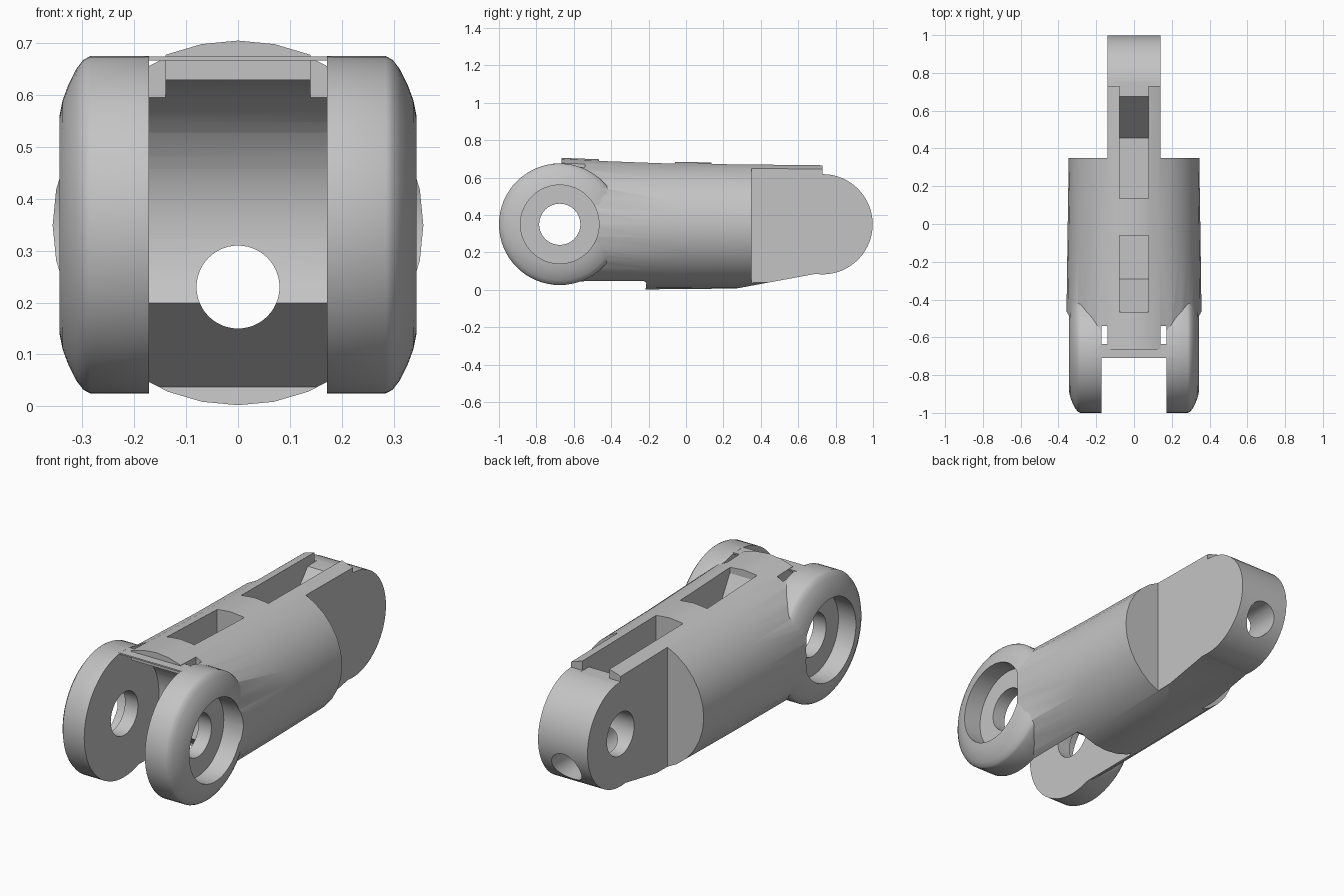
import bpy, bmesh, math
from mathutils import Matrix

cube = bpy.data.objects.get("Cube")
if cube:
    bpy.data.objects.remove(cube, do_unlink=True)

PIN_Z = 0.35
FRONT_Y, REAR_Y = -0.675, 0.73
SLOT_X, TONGUE_X = 0.172, 0.14

grey = bpy.data.materials.new("matte_grey")
grey.use_nodes = True
grey.diffuse_color = (0.55, 0.55, 0.55, 1)
grey.node_tree.nodes["Principled BSDF"].inputs["Base Color"].default_value = grey.diffuse_color


def finish(name, bm):
    bmesh.ops.recalc_face_normals(bm, faces=bm.faces)
    mesh = bpy.data.meshes.new(name)
    bm.to_mesh(mesh)
    bm.free()
    mesh.materials.append(grey)
    obj = bpy.data.objects.new(name, mesh)
    bpy.context.collection.objects.link(obj)
    return obj


def prism(name, profile, x0, x1):
    """Side profile of (y, z) points extruded along x."""
    bm = bmesh.new()
    face = bm.faces.new([bm.verts.new((x0, y, z)) for y, z in profile])
    ext = bmesh.ops.extrude_face_region(bm, geom=[face])["geom"]
    moved = [v for v in ext if isinstance(v, bmesh.types.BMVert)]
    bmesh.ops.translate(bm, verts=moved, vec=(x1 - x0, 0, 0))
    return finish(name, bm)


def box(name, x0, x1, y0, y1, z0, z1):
    return prism(name, [(y0, z0), (y1, z0), (y1, z1), (y0, z1)], x0, x1)


def disc(name, y, z, r, x0, x1, n=64):
    ring = [2 * math.pi * i / n for i in range(n)]
    return prism(name, [(y + r * math.cos(a), z + r * math.sin(a)) for a in ring], x0, x1)


def tube_y(name, rings, n):
    """Loft of elliptical rings along y: (y, half width, bottom, top)."""
    bm = bmesh.new()
    loops = []
    for y, rx, lo, hi in rings:
        angles = [2 * math.pi * i / n for i in range(n)]
        loops.append([bm.verts.new((rx * math.cos(a), y, (lo + hi) / 2 + (hi - lo) / 2 * math.sin(a)))
                      for a in angles])
    for a, b in zip(loops, loops[1:]):
        for i in range(n):
            bm.faces.new((a[i], a[(i + 1) % n], b[(i + 1) % n], b[i]))
    bm.faces.new(loops[0])
    bm.faces.new(loops[-1])
    return finish(name, bm)


def lathe_x(name, profile, y, z, side, n=64):
    """Closed (x, radius) profile spun about an x axis through (y, z)."""
    bm = bmesh.new()
    verts = [bm.verts.new((side * x, y + r, z)) for x, r in profile]
    edges = [bm.edges.new(p) for p in zip(verts, verts[1:])]
    bmesh.ops.spin(bm, geom=verts + edges, cent=(0, y, z), axis=(1, 0, 0),
                   angle=2 * math.pi, steps=n, use_merge=True)
    bmesh.ops.remove_doubles(bm, verts=bm.verts, dist=0.0001)
    return finish(name, bm)


def combine(target, other, operation):
    mod = target.modifiers.new("combine", 'BOOLEAN')
    mod.operation, mod.solver, mod.object = operation, 'EXACT', other
    bpy.context.view_layer.objects.active = target
    bpy.ops.object.modifier_apply(modifier=mod.name)
    bpy.data.objects.remove(other, do_unlink=True)


def cut(target, other):
    combine(target, other, 'DIFFERENCE')


def join(target, other):
    combine(target, other, 'UNION')


# Barrel, tapering slightly towards the rear
body = tube_y("finger_link", [(-0.665, 0.36, 0, 0.705), (-0.07, 0.352, 0.003, 0.683),
                              (REAR_Y, 0.34, 0.012, 0.675)], 32)

# Rear tongue: flat cheeks, sloping underside, rounded end
for s in (-1, 1):
    cut(body, box("cheek_cut", s * TONGUE_X, s * 0.6, 0.35, 1.2, -0.3, 1))
cut(body, prism("underside_cut", [(0.26, 0.005), (0.72, 0.09), (0.9, 0.09), (0.9, -0.3), (0.26, -0.3)],
                -0.6, 0.6))
join(body, disc("tongue_end", REAR_Y, PIN_Z, 0.268, -TONGUE_X, TONGUE_X))

# Front clearance: round pocket with a sloping underside relief
cut(body, disc("pocket_cut", FRONT_Y, PIN_Z, 0.28, -SLOT_X, SLOT_X))
cut(body, prism("relief_cut", [(-0.44, 0.2), (-0.212, 0.037), (-0.24, -0.2), (-1, -0.2),
                               (-1, PIN_Z), (-0.5, PIN_Z)], -SLOT_X, SLOT_X))

# Top channels with ramped floors
HALF = 0.077
cut(body, prism("front_channel", [(-0.465, 0.9), (-0.465, 0.66), (-0.29, 0.36), (-0.06, 0.36),
                                  (-0.06, 0.9)], -HALF, HALF))
cut(body, prism("rear_channel", [(0.135, 0.9), (0.135, 0.36), (0.455, 0.36), (0.675, 0.615),
                                 (0.76, 0.617), (0.76, 0.9)], -HALF, HALF))

# Fork discs with rounded outer rims
rim = [(SLOT_X, 0), (SLOT_X, 0.325), (0.285, 0.325), (0.298, 0.318), (0.312, 0.3),
       (0.327, 0.27), (0.338, 0.24), (0.345, 0.205), (0.345, 0)]
for s in (-1, 1):
    join(body, lathe_x("fork_disc", rim, FRONT_Y, PIN_Z, s))
    cut(body, disc("recess_cut", FRONT_Y, PIN_Z, 0.21, s * 0.245, s * 0.5))
    cut(body, box("relief_window", s * 0.14, s * SLOT_X, -0.7, -0.54, 0.5, 0.9))

# Thin lip bridging the fork
join(body, box("front_lip", -0.18, 0.18, -0.71, -0.635, 0.667, 0.674))

# Pin holes across, cord hole lengthwise
for y in (FRONT_Y, REAR_Y):
    cut(body, disc("pin_hole", y, PIN_Z, 0.11, -0.6, 0.6))
cut(body, tube_y("cord_hole", [(-1.2, 0.08, 0.15, 0.31), (1.2, 0.08, 0.15, 0.31)], 48))

bpy.ops.object.select_all(action='DESELECT')
body.select_set(True)
bpy.context.view_layer.objects.active = body
bpy.ops.object.shade_smooth_by_angle(angle=math.radians(30))
